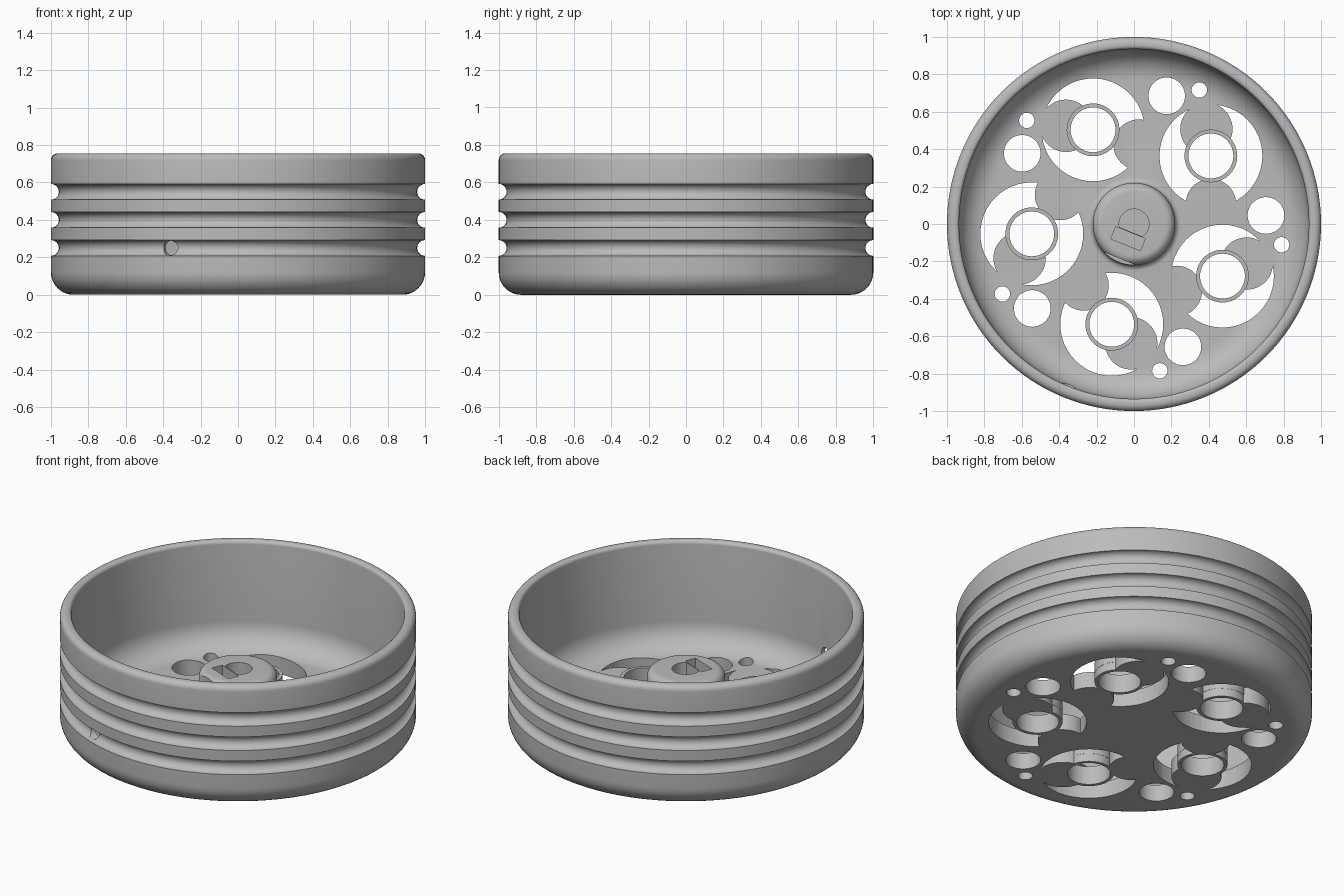
import bpy, bmesh
from math import sin, cos, pi, radians
from mathutils import Matrix, Vector

cube = bpy.data.objects.get("Cube")
if cube:
    bpy.data.objects.remove(cube)

grey = bpy.data.materials.new("plain grey")
grey.use_nodes = True
grey.diffuse_color = (0.5, 0.5, 0.5, 1)
grey.node_tree.nodes["Principled BSDF"].inputs["Base Color"].default_value = (0.5, 0.5, 0.5, 1)


def make(name, bm):
    bmesh.ops.recalc_face_normals(bm, faces=bm.faces)
    mesh = bpy.data.meshes.new(name)
    bm.to_mesh(mesh)
    bm.free()
    mesh.materials.append(grey)
    obj = bpy.data.objects.new(name, mesh)
    bpy.context.collection.objects.link(obj)
    return obj


def arc(cx, cz, r, start, end, steps=8):
    angles = [radians(start + (end - start) * i / steps) for i in range(steps + 1)]
    return [(cx + r * cos(a), cz + r * sin(a)) for a in angles]


def revolve(name, profile, closed=False, segments=128):
    bm = bmesh.new()
    verts = [bm.verts.new((x, 0, z)) for x, z in profile]
    pairs = list(zip(verts, verts[1:])) + ([(verts[-1], verts[0])] if closed else [])
    edges = [bm.edges.new(p) for p in pairs]
    bmesh.ops.spin(bm, geom=verts + edges, cent=(0, 0, 0), axis=(0, 0, 1),
                   angle=2 * pi, steps=segments)
    bmesh.ops.remove_doubles(bm, verts=bm.verts, dist=1e-5)
    return make(name, bm)


def add_cylinder(bm, x, y, r, z0, z1, sides=48):
    bmesh.ops.create_cone(bm, cap_ends=True, segments=sides, radius1=r, radius2=r, depth=z1 - z0,
                          matrix=Matrix.Translation((x, y, (z0 + z1) / 2)))


def cylinder(name, x, y, r, z0, z1):
    bm = bmesh.new()
    add_cylinder(bm, x, y, r, z0, z1)
    return make(name, bm)


def box(name, low, high, matrix):
    bm = bmesh.new()
    low, high = Vector(low), Vector(high)
    bmesh.ops.create_cube(bm, size=1, matrix=matrix @ Matrix.Translation((low + high) / 2)
                          @ Matrix.Diagonal((*(high - low), 1)))
    return make(name, bm)


def cut(target, tool):
    """Subtract the tool from the target and discard the tool."""
    mod = target.modifiers.new("cut", 'BOOLEAN')
    mod.operation = 'DIFFERENCE'
    mod.solver = 'EXACT'
    mod.object = tool
    graph = bpy.context.evaluated_depsgraph_get()
    mesh = bpy.data.meshes.new_from_object(target.evaluated_get(graph))
    target.modifiers.clear()
    target.data = mesh
    bpy.data.objects.remove(tool)


def polar(r, degrees):
    return r * cos(radians(degrees)), r * sin(radians(degrees))


# Drum shell with floor, central hub, and three belt grooves, as one profile
profile = [(0, 0.40)] + arc(0.17, 0.35, 0.05, 90, 0)
profile += arc(0.25, 0.13, 0.03, 180, 270, 5)
profile += arc(0.775, 0.26, 0.16, 270, 360, 12)
profile += arc(0.955, 0.735, 0.02, 180, 90, 5) + arc(0.965, 0.72, 0.035, 90, 0, 6)
for z in (0.55, 0.40, 0.25):
    profile += arc(1.0, z, 0.042, 90, 270, 12)
profile += arc(0.88, 0.12, 0.12, 0, -90, 10) + [(0, 0)]
wheel = revolve("wheel_drum", profile)

# Floor pattern: five swirling slots, each around a ring, with two round holes beside it
for k in range(5):
    a = 41.5 + 72 * k
    x, y = polar(0.549, a)
    slot = cylinder("slot_cutter", x, y, 0.275, -0.1, 0.3)
    for dist, turn, r in ((0, 0, 0.14), (0.257, -131.5, 0.135), (0.146, 58, 0.14)):
        dx, dy = polar(dist, a + turn)
        cut(slot, cylinder("bridge", x + dx, y + dy, r, -0.2, 0.4))
    cut(wheel, slot)
    bm = bmesh.new()
    add_cylinder(bm, x, y, 0.12, -0.1, 0.3)
    add_cylinder(bm, *polar(0.707, a + 34.2), 0.098, -0.1, 0.3)
    add_cylinder(bm, *polar(0.797, a + 22.5), 0.041, -0.1, 0.3)
    cut(wheel, make("round_hole_cutter", bm))

# Hub details, laid out along the set screw direction (local +x)
turn = Matrix.Rotation(radians(-112), 4, 'Z')
shaft = cylinder("shaft_cutter", 0, 0, 0.08, 0.1, 0.5)
cut(shaft, box("shaft_flat", (0.045, -0.2, 0), (0.2, 0.2, 0.6), turn))
cut(wheel, shaft)
cut(wheel, box("nut_slot_cutter", (0.05, -0.085, 0.16), (0.12, 0.085, 0.5), turn))
cut(wheel, box("hub_flat_cutter", (0.2, -0.15, 0.14), (0.3, 0.15, 0.5), turn))
bm = bmesh.new()
bmesh.ops.create_cone(bm, cap_ends=True, segments=32, radius1=0.041, radius2=0.041, depth=1.1,
                      matrix=turn @ Matrix.Translation((0.58, 0, 0.25))
                      @ Matrix.Rotation(pi / 2, 4, 'Y'))
cut(wheel, make("screw_hole_cutter", bm))

# Slightly raised collars on the rings
parts = [wheel]
for k in range(5):
    collar = revolve(f"ring_collar_{k + 1}",
                     [(0.12, 0.05), (0.141, 0.05), (0.141, 0.115), (0.12, 0.115)], True, 48)
    collar.location = (*polar(0.549, 41.5 + 72 * k), 0)
    parts.append(collar)

# Smooth shading with crisp edges
bpy.ops.object.select_all(action='DESELECT')
for obj in parts:
    obj.select_set(True)
bpy.context.view_layer.objects.active = wheel
bpy.ops.object.shade_smooth_by_angle(angle=radians(30))
